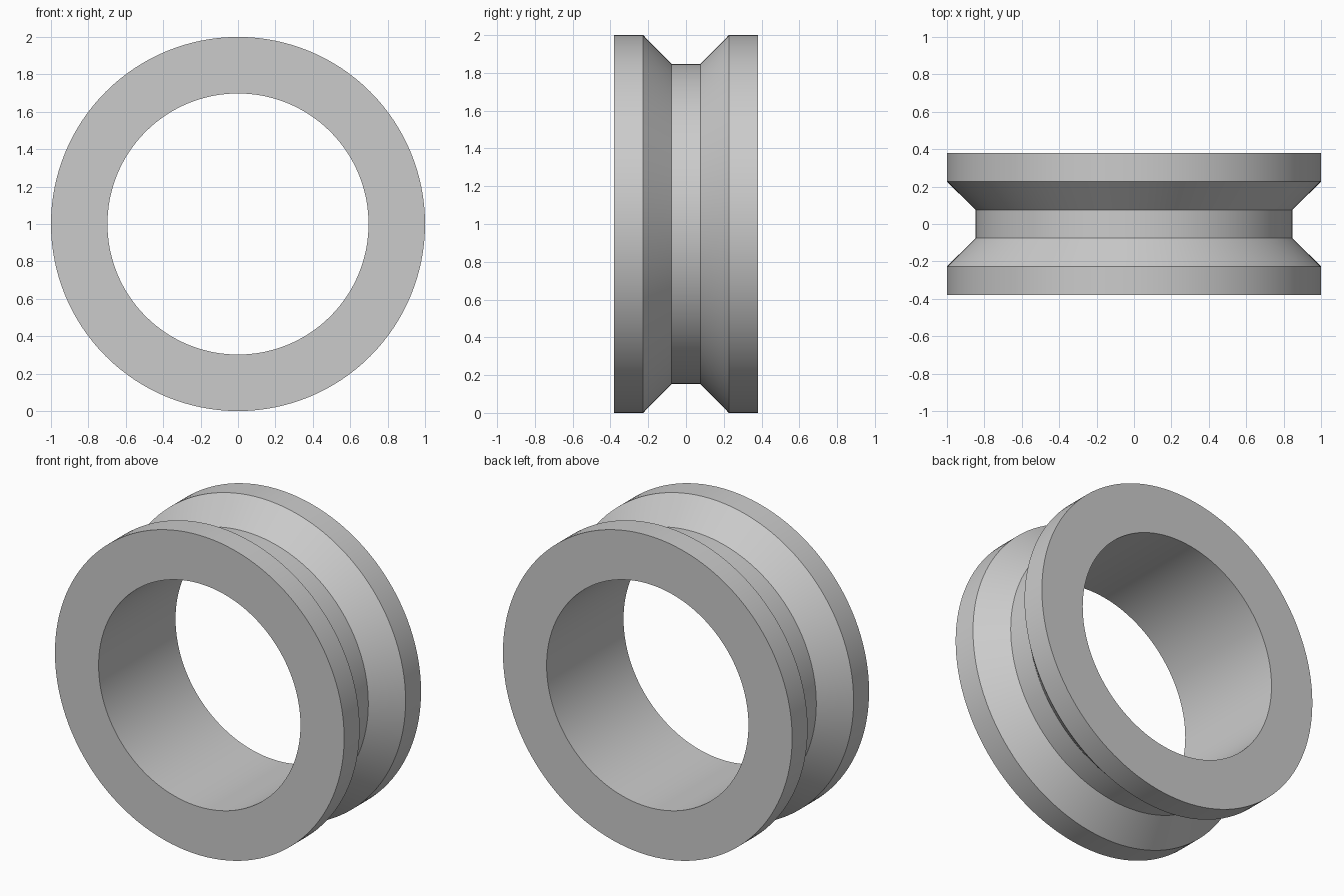
import bpy, bmesh, math
from mathutils import Matrix, Vector

cube = bpy.data.objects.get("Cube")
if cube:
    bpy.data.objects.remove(cube, do_unlink=True)

SEGMENTS = 128
HALF_WIDTH, RIM_EDGE, GROOVE_EDGE = 0.38, 0.227, 0.076
OUTER, GROOVE, BORE = 1.0, 0.848, 0.698

# Plain grey finish
grey = bpy.data.materials.new("light_grey")
grey.use_nodes = True
grey.diffuse_color = (0.6, 0.6, 0.6, 1)
grey.node_tree.nodes["Principled BSDF"].inputs["Base Color"].default_value = (0.6, 0.6, 0.6, 1)

# Half of the cross-section as (radius, y), mirrored for the other half
half = [(BORE, HALF_WIDTH), (OUTER, HALF_WIDTH), (OUTER, RIM_EDGE), (GROOVE, GROOVE_EDGE)]
profile = half + [(r, -y) for r, y in reversed(half)]

# Sweep the closed cross-section around the y axis
bm = bmesh.new()
verts = [bm.verts.new((r, y, 0)) for r, y in profile]
edges = [bm.edges.new((v, verts[i - 1])) for i, v in enumerate(verts)]
bmesh.ops.spin(bm, geom=verts + edges, cent=(0, 0, 0), axis=(0, 1, 0),
               angle=math.tau, steps=SEGMENTS, use_merge=True)
bmesh.ops.remove_doubles(bm, verts=bm.verts, dist=0.0001)
bmesh.ops.recalc_face_normals(bm, faces=bm.faces)
bmesh.ops.transform(bm, matrix=Matrix.Translation(Vector((0, 0, OUTER))), verts=bm.verts)

# Grooved ring
mesh = bpy.data.meshes.new("grooved_ring")
bm.to_mesh(mesh)
bm.free()
mesh.materials.append(grey)
ring = bpy.data.objects.new("grooved_ring", mesh)
bpy.context.collection.objects.link(ring)
bpy.context.view_layer.objects.active = ring
ring.select_set(True)
bpy.ops.object.shade_smooth_by_angle(angle=math.radians(30))
